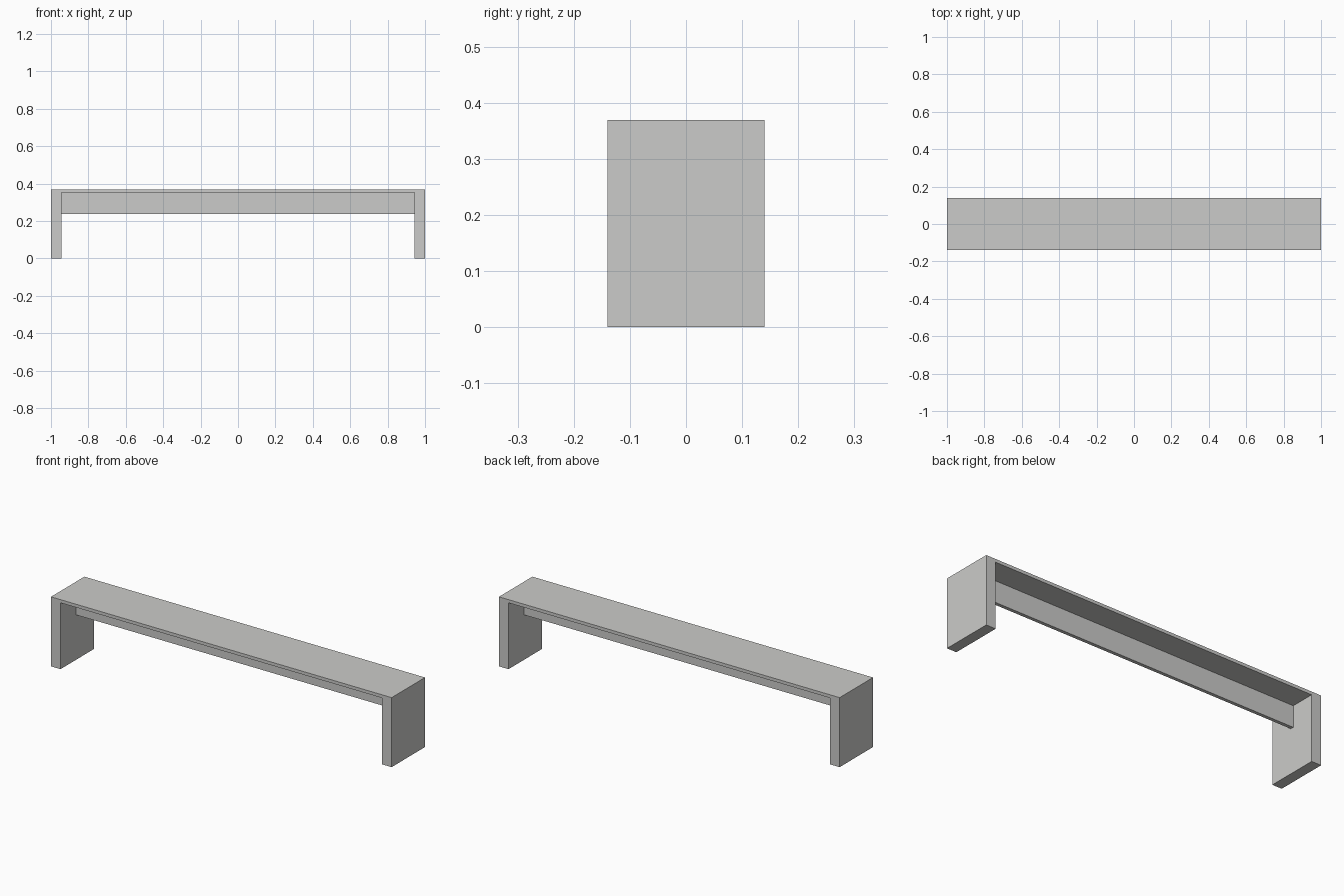
import bpy

if "Cube" in bpy.data.objects:
    bpy.data.objects.remove(bpy.data.objects["Cube"])

# One flat colour for the whole bench
grey = bpy.data.materials.new("light_grey")
grey.diffuse_color = (0.6, 0.6, 0.585, 1.0)
grey.use_nodes = True
grey.node_tree.nodes["Principled BSDF"].inputs["Base Color"].default_value = grey.diffuse_color


def box(name, x, y, z):
    """Box from (min, max) ranges on each axis."""
    ranges = (x, y, z)
    bpy.ops.mesh.primitive_cube_add(size=1, location=[(a + b) / 2 for a, b in ranges])
    ob = bpy.context.object
    ob.name = ob.data.name = name
    ob.scale = [b - a for a, b in ranges]
    bpy.ops.object.transform_apply(location=False, rotation=False, scale=True)
    ob.data.materials.append(grey)
    return ob


HALF_DEPTH = 0.14
LEG = 0.056      # leg panel thickness
SEAT_Z = 0.352   # underside of the seat
TOP = 0.369
depth = (-HALF_DEPTH, HALF_DEPTH)

# Thin seat board across the full length
box("seat", (-1, 1), depth, (SEAT_Z, TOP))

# Solid end panels as legs
box("left_leg", (-1, -1 + LEG), depth, (0, SEAT_Z))
box("right_leg", (1 - LEG, 1), depth, (0, SEAT_Z))

# Central stretcher rail under the seat, between the legs
box("stretcher_rail", (-1 + LEG, 1 - LEG), (-0.009, 0.009), (0.238, SEAT_Z))
